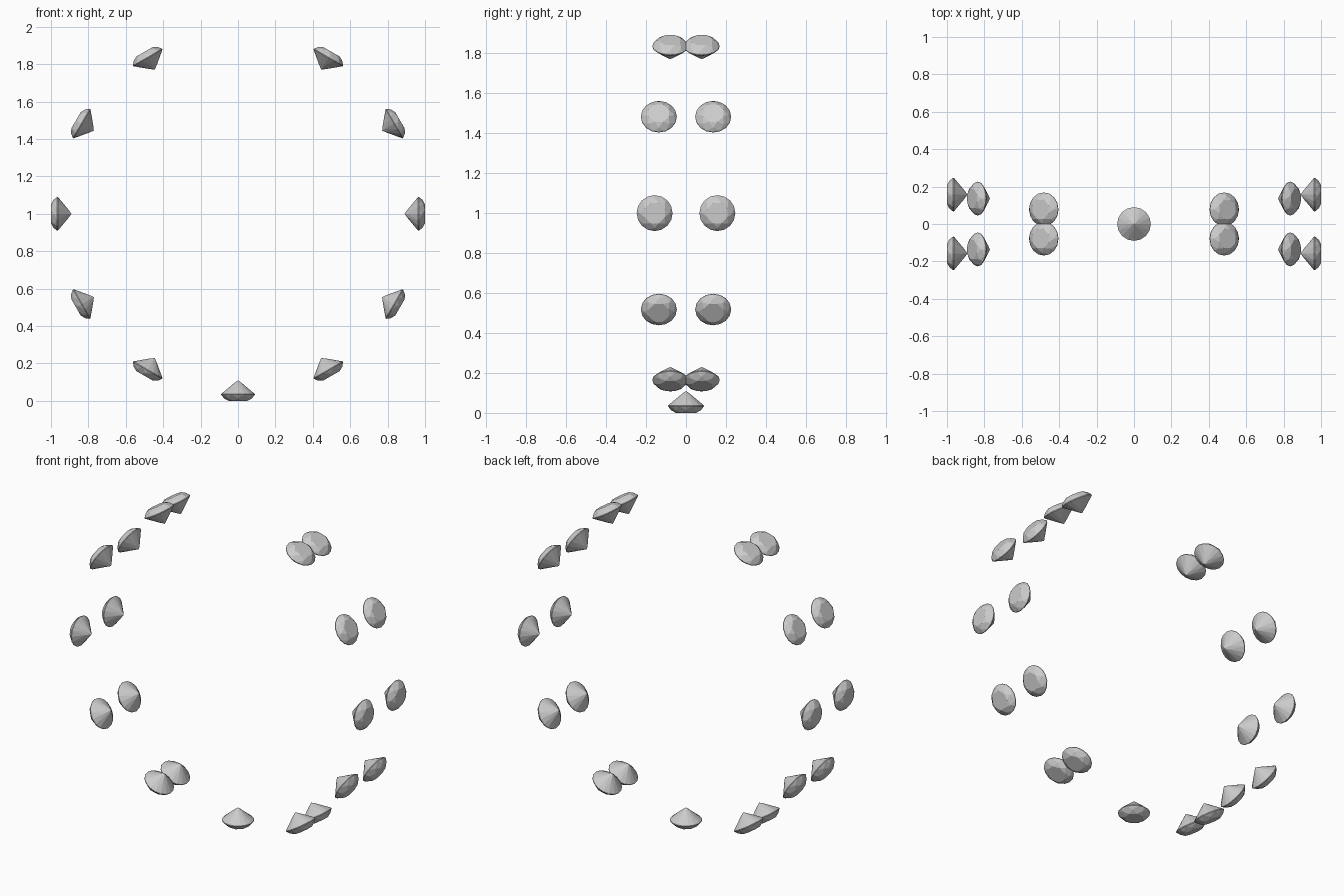
import bpy
from math import sin, cos, radians, pi

if "Cube" in bpy.data.objects:
    bpy.data.objects.remove(bpy.data.objects["Cube"])

RING_R = 1.0      # distance from ring centre to each gem's table
SPREAD = 0.157    # half gap between paired gems at the widest point
GIRDLE_R = 0.09


def brilliant_mesh():
    """Round brilliant cut: table at z = 0, culet pointing down."""
    verts, faces = [], []

    def ring(n, r, z, shift=0.0):
        start = len(verts)
        for i in range(n):
            a = 2 * pi * (i + shift) / n + pi / 8
            verts.append((r * cos(a), r * sin(a), z))
        return [start + i for i in range(n)]

    table = ring(8, 0.055, 0)
    star = ring(8, 0.075, -0.0135, 0.5)
    upper = ring(16, GIRDLE_R, -0.033)
    lower = ring(16, GIRDLE_R, -0.037)
    pav = ring(8, 0.025, -0.0913, 0.5)
    culet = len(verts)
    verts.append((0, 0, -0.11))

    faces.append(table)
    for i in range(8):
        j, g, h, k = (i + 1) % 8, 2 * i, 2 * i + 1, (2 * i + 2) % 16
        # crown: star facet, kite, two upper halves
        faces.append((table[i], star[i], table[j]))
        faces.append((table[i], star[i - 1], upper[g], star[i]))
        faces.append((star[i], upper[g], upper[h]))
        faces.append((star[i], upper[h], upper[k]))
        # girdle band
        faces.append((upper[g], lower[g], lower[h], upper[h]))
        faces.append((upper[h], lower[h], lower[k], upper[k]))
        # pavilion: main kite, two lower halves
        faces.append((culet, pav[i], lower[g], pav[i - 1]))
        faces.append((pav[i], lower[h], lower[g]))
        faces.append((pav[i], lower[k], lower[h]))

    me = bpy.data.meshes.new("brilliant_gem")
    me.from_pydata(verts, [], faces)
    me.update()
    return me


gem = brilliant_mesh()


def place_gem(name, angle, y):
    """Put a gem on the ring, table facing outward; angle measured from the top."""
    ob = bpy.data.objects.new(name, gem)
    ob.location = (RING_R * sin(angle), y, 1 + RING_R * cos(angle))
    ob.rotation_euler = (0, angle, 0)
    bpy.context.collection.objects.link(ob)


# single gem at the bottom
place_gem("bottom_gem", pi, 0)

# paired gems up both sides, the two rows spreading apart at mid height
for side, label in ((1, "right"), (-1, "left")):
    for deg in (30, 60, 90, 120, 150):
        a = radians(deg)
        for row, row_name in ((-1, "front"), (1, "back")):
            place_gem(f"{label}_{row_name}_gem_{deg}", side * a, row * SPREAD * sin(a))
